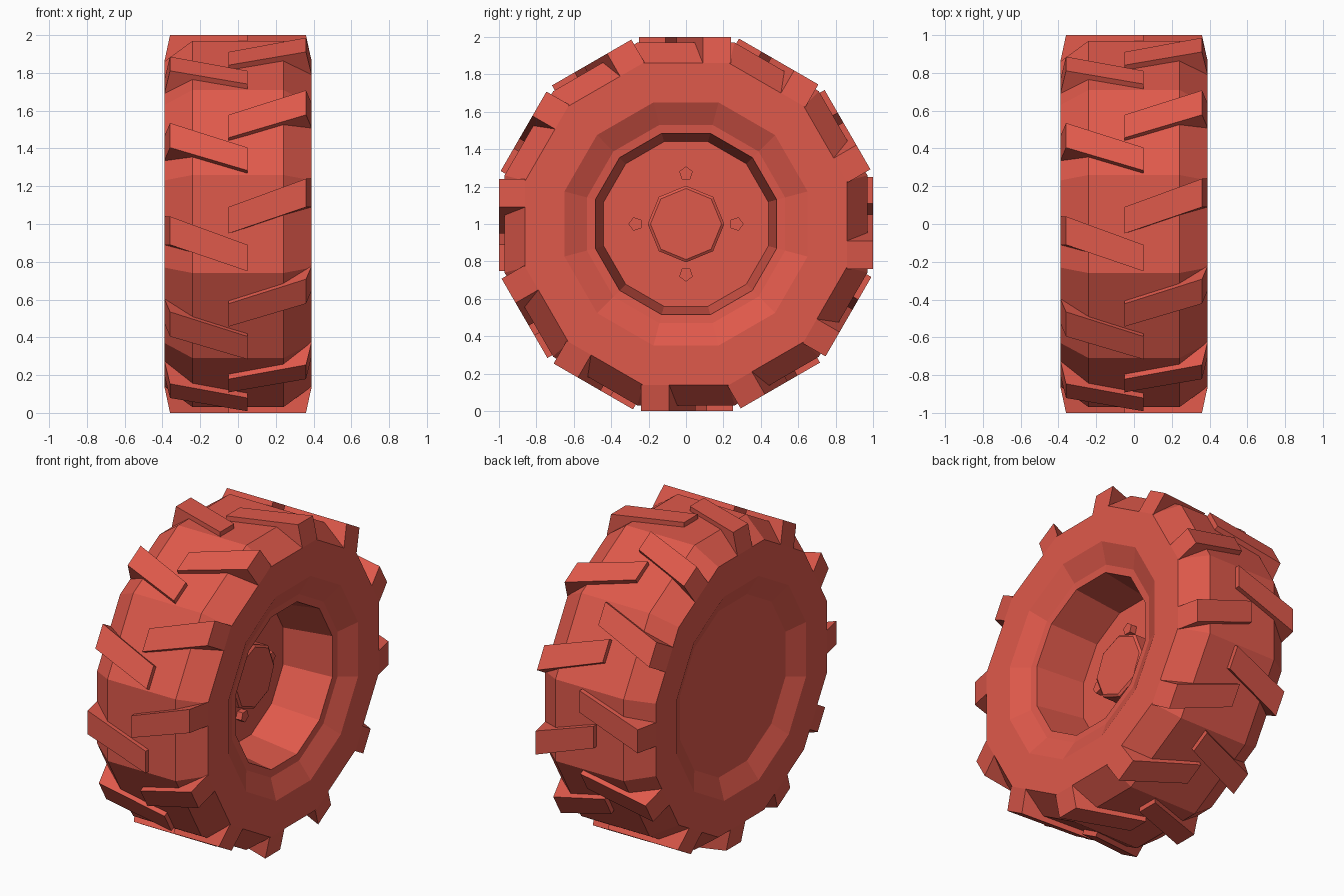
import bpy
import math
from mathutils import Matrix, Vector

if "Cube" in bpy.data.objects:
    bpy.data.objects.remove(bpy.data.objects["Cube"])

red = bpy.data.materials.new("warm red")
red.diffuse_color = (0.74, 0.10, 0.07, 1.0)
red.use_nodes = True
red.node_tree.nodes["Principled BSDF"].inputs["Base Color"].default_value = red.diffuse_color
CENTRE = Vector((0, 0, 1))


def make(name, verts, faces):
    mesh = bpy.data.meshes.new(name)
    mesh.from_pydata(verts, [], faces)
    mesh.materials.append(red)
    obj = bpy.data.objects.new(name, mesh)
    bpy.context.collection.objects.link(obj)
    return obj


def revolve(name, profile, sides, phase=0.0, offset=(0, 0), caps=(False, False)):
    """Spin (x, corner radius) points around the axle; the profile runs from +x to -x."""
    verts, faces = [], []
    for x, r in profile:
        for i in range(sides):
            a = phase + math.tau * i / sides
            verts.append(CENTRE + Vector((x, offset[0] + r * math.cos(a), offset[1] + r * math.sin(a))))
    for k in range(len(profile) - 1):
        for i in range(sides):
            j = (i + 1) % sides
            p, q = k * sides, (k + 1) * sides
            faces.append((p + i, q + i, q + j, p + j))
    if caps[0]:
        faces.append(tuple(range(sides)))
    if caps[1]:
        last = (len(profile) - 1) * sides
        faces.append(tuple(last + i for i in reversed(range(sides))))
    return make(name, verts, faces)


def by_flats(points):
    # distances to the flats of a 12-gon become corner radii
    return [(x, r / math.cos(math.radians(15))) for x, r in points]


STEP = math.radians(30)

# Tyre body with shoulders and sidewalls
revolve("tyre", by_flats([(0.33, 0.53), (0.39, 0.65), (0.39, 0.86), (0.24, 0.97),
                          (-0.24, 0.97), (-0.39, 0.86), (-0.39, 0.65), (-0.33, 0.53)]),
        12, STEP / 2)

# Deep rim dish on the right, flat back plate on the left
revolve("rim_dish", by_flats([(0.01, 0.44), (0.325, 0.485), (0.33, 0.53)][::-1]), 12, STEP / 2)
revolve("rim_disc", by_flats([(0.01, 0.44)]), 12, STEP / 2, caps=(True, False))
revolve("back_plate", by_flats([(-0.33, 0.53)]), 12, STEP / 2, caps=(False, True))

# Hub cap and four wheel nuts
revolve("hub_cap", [(0.12, 0.19), (0.11, 0.205), (0.01, 0.205)], 8, caps=(True, False))
for i in range(4):
    a = math.tau * i / 4
    revolve(f"wheel_nut_{i + 1}", [(0.05, 0.038), (0.01, 0.038)], 5, a,
            (0.27 * math.cos(a), 0.27 * math.sin(a)), (True, False))

# Slanted tread lugs, one per flat on each side, staggered by a shift
for side, sign, shift in (("right", 1, 0.0), ("left", -1, -0.20)):
    verts, faces = [], []
    for i in range(12):
        turn = Matrix.Rotation(-STEP * i, 3, 'X')
        b = len(verts)
        for radius, x_out in ((1.0, 0.36), (0.86, 0.39)):
            for x, t in ((-0.05, -0.05), (x_out, 0.09), (x_out, 0.24), (-0.05, 0.09)):
                verts.append(CENTRE + turn @ Vector((sign * x, -radius, t + shift)))
        block = [(0, 1, 2, 3), (7, 6, 5, 4), (0, 4, 5, 1), (1, 5, 6, 2), (2, 6, 7, 3), (3, 7, 4, 0)]
        for f in block:
            f = f if sign > 0 else f[::-1]
            faces.append(tuple(b + v for v in f))
    make(f"{side}_tread_lugs", verts, faces)
